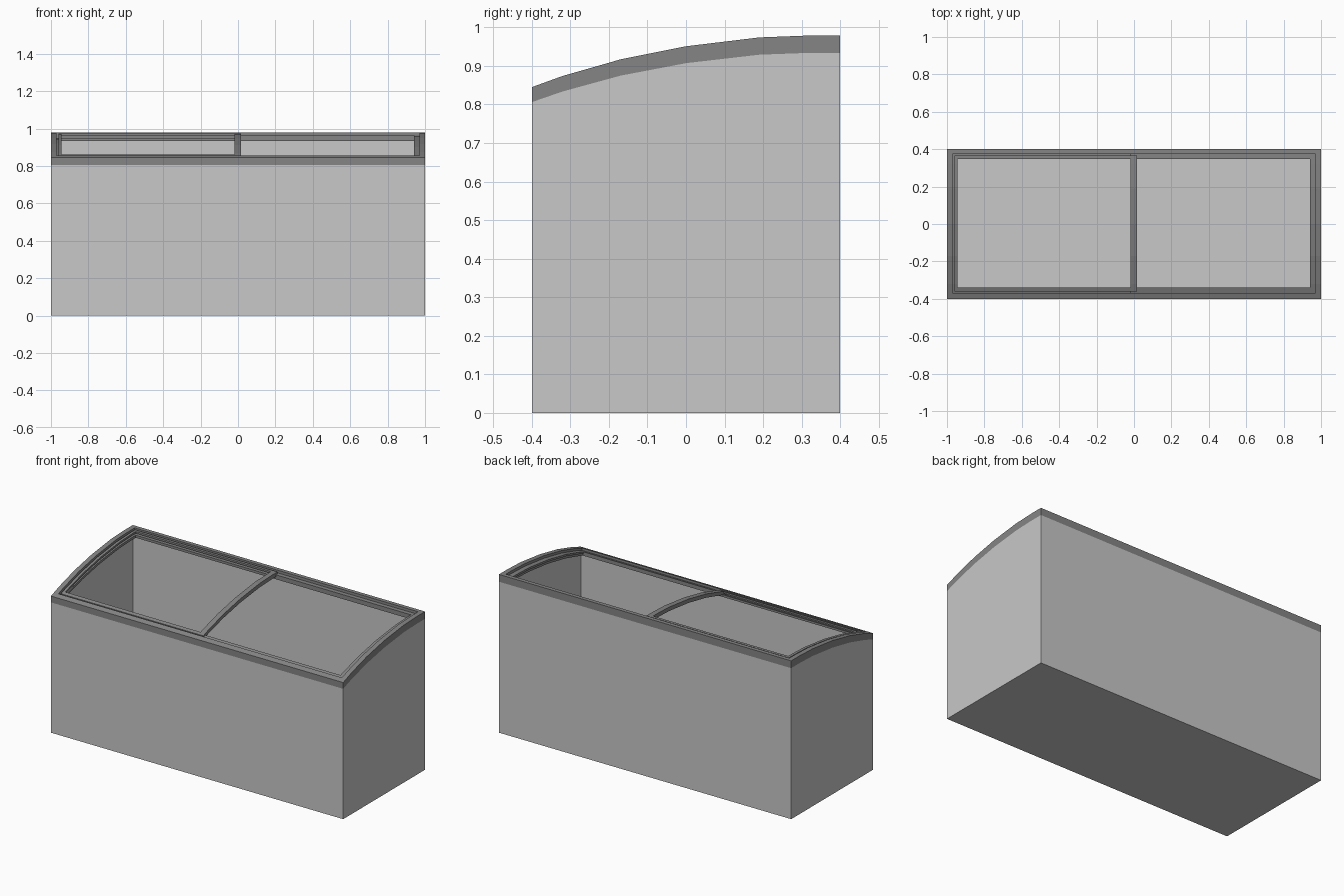
import bpy, bmesh

if "Cube" in bpy.data.objects:
    bpy.data.objects.remove(bpy.data.objects["Cube"])


def material(name, v):
    m = bpy.data.materials.new(name)
    m.diffuse_color = (v, v, v, 1)
    m.use_nodes = True
    m.node_tree.nodes["Principled BSDF"].inputs["Base Color"].default_value = m.diffuse_color
    return m


BODY = material("light grey", 0.58)
TRIM = material("dark grey", 0.235)

# Side profile of the curved top (y, z)
CURVE = [(-0.4, 0.845), (-0.32, 0.874), (-0.17, 0.917), (0, 0.951),
         (0.19, 0.974), (0.32, 0.979), (0.4, 0.979)]


def height(y):
    for (y0, z0), (y1, z1) in zip(CURVE, CURVE[1:]):
        if y <= y1 + 1e-6:
            return z0 + (z1 - z0) * (y - y0) / (y1 - y0)
    return CURVE[-1][1]


def finish(bm, name, mat):
    me = bpy.data.meshes.new(name)
    bm.to_mesh(me)
    bm.free()
    me.materials.append(mat)
    ob = bpy.data.objects.new(name, me)
    bpy.context.collection.objects.link(ob)
    return ob


def curved_frame(name, outer, inner, top, bottom):
    """Rectangular ring following the curve; rects are x0, x1, y0, y1;
    top and bottom are fractions of the curve height."""
    bm = bmesh.new()
    xs = [outer[0], inner[0], inner[1], outer[1]]
    ys = sorted({*outer[2:], *inner[2:],
                 *[y for y, z in CURVE if outer[2] < y < outer[3]]})
    v = [[bm.verts.new((x, y, height(y) * top)) for x in xs] for y in ys]
    for j in range(len(ys) - 1):
        for i in range(3):
            mid = (ys[j] + ys[j + 1]) / 2
            if i == 1 and inner[2] < mid < inner[3]:
                continue
            bm.faces.new((v[j][i], v[j][i + 1], v[j + 1][i + 1], v[j + 1][i]))
    loose = [w for w in bm.verts if not w.link_faces]
    bmesh.ops.delete(bm, geom=loose, context='VERTS')
    ext = bmesh.ops.extrude_face_region(bm, geom=bm.faces[:], use_keep_orig=True)
    for w in ext["geom"]:
        if isinstance(w, bmesh.types.BMVert):
            w.co.z *= bottom / top
    bmesh.ops.recalc_face_normals(bm, faces=bm.faces[:])
    return finish(bm, name, TRIM)


# Thin-walled open cabinet
LOW = 0.954
bm = bmesh.new()
rows = []
for y, z in CURVE:
    rows.append([[bm.verts.new((s, y, h)) for h in (0, z * LOW)] for s in (-1, 1)])
for a, b in zip(rows, rows[1:]):
    bm.faces.new((a[0][0], b[0][0], b[1][0], a[1][0]))      # floor
    bm.faces.new((a[1][0], b[1][0], b[1][1], a[1][1]))      # right wall
    bm.faces.new((b[0][0], a[0][0], a[0][1], b[0][1]))      # left wall
f, k = rows[0], rows[-1]
bm.faces.new((f[0][0], f[1][0], f[1][1], f[0][1]))          # front wall
bm.faces.new((k[1][0], k[0][0], k[0][1], k[1][1]))          # back wall
finish(bm, "cabinet", BODY)

# Rim, inner ledge and the two sliding lid frames
curved_frame("rim", (-1, 1, -0.4, 0.4), (-0.97, 0.97, -0.37, 0.375), 1.0, LOW)
curved_frame("ledge", (-0.97, 0.97, -0.37, 0.375), (-0.945, 0.945, -0.345, 0.35), 0.97, LOW)
curved_frame("left_lid_frame", (-0.96, 0.015, -0.36, 0.365), (-0.943, -0.018, -0.34, 0.348), 0.995, 0.983)
curved_frame("right_lid_frame", (-0.018, 0.97, -0.37, 0.375), (0.015, 0.94, -0.34, 0.348), 0.983, 0.97)
